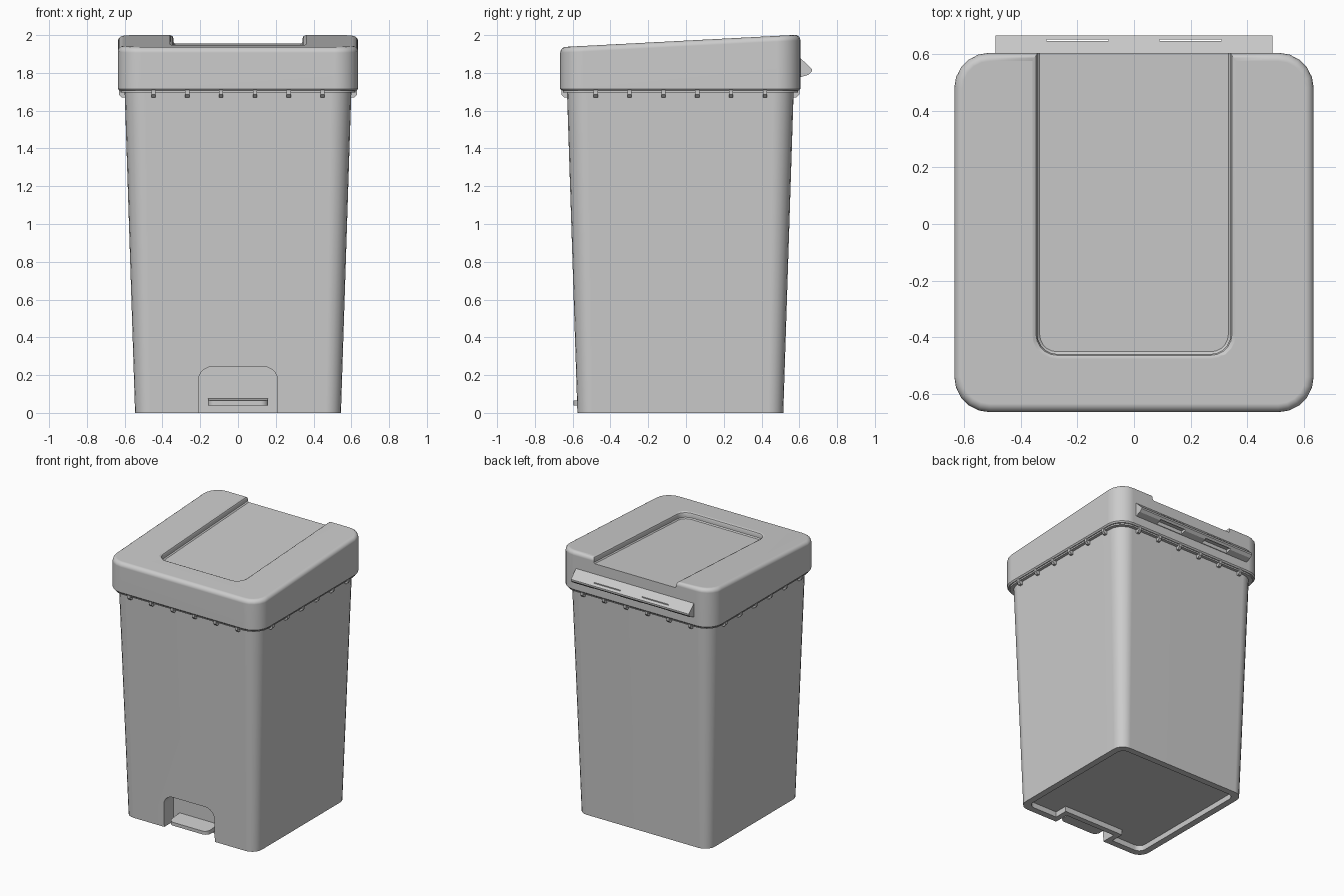
import bpy, bmesh, math
from mathutils import Vector

cube = bpy.data.objects.get("Cube")
if cube:
    bpy.data.objects.remove(cube, do_unlink=True)

CY = -0.03          # body and lid centre in y


def rounded_rect(hx, hy, r, seg=5):
    """Closed 2D outline of a rounded rectangle."""
    pts = []
    for i, (sx, sy) in enumerate([(1, 1), (-1, 1), (-1, -1), (1, -1)]):
        for k in range(seg + 1):
            a = math.pi / 2 * (i + k / seg)
            pts.append((sx * (hx - r) + r * math.cos(a),
                        sy * (hy - r) + r * math.sin(a)))
    return pts


def loft(name, rings):
    """Skin a stack of equal-length rings and cap both ends."""
    bm = bmesh.new()
    rows = [[bm.verts.new(p) for p in ring] for ring in rings]
    n = len(rows[0])
    for a, b in zip(rows, rows[1:]):
        for i in range(n):
            bm.faces.new((a[i], a[(i + 1) % n], b[(i + 1) % n], b[i]))
    bm.faces.new(rows[0][::-1])
    bm.faces.new(rows[-1])
    bmesh.ops.recalc_face_normals(bm, faces=bm.faces)
    mesh = bpy.data.meshes.new(name)
    bm.to_mesh(mesh)
    bm.free()
    ob = bpy.data.objects.new(name, mesh)
    bpy.context.collection.objects.link(ob)
    return ob


def box(name, x0, x1, y0, y1, z0, z1):
    base = [(x0, y0), (x1, y0), (x1, y1), (x0, y1)]
    return loft(name, [[(x, y, z) for x, y in base] for z in (z0, z1)])


def extrude_x(name, profile, x0, x1):
    return loft(name, [[(x, y, z) for y, z in profile] for x in (x0, x1)])


def activate(ob):
    bpy.ops.object.select_all(action='DESELECT')
    ob.select_set(True)
    bpy.context.view_layer.objects.active = ob


def cut(ob, cutter):
    """Subtract the cutter from the object and discard it."""
    mod = ob.modifiers.new("cut", 'BOOLEAN')
    mod.operation = 'DIFFERENCE'
    mod.solver = 'EXACT'
    mod.object = cutter
    activate(ob)
    bpy.ops.object.modifier_apply(modifier=mod.name)
    bpy.data.objects.remove(cutter, do_unlink=True)


def smooth(ob):
    activate(ob)
    bpy.ops.object.shade_smooth_by_angle(angle=math.radians(35))
    mod = ob.modifiers.new("normals", 'WEIGHTED_NORMAL')
    mod.keep_sharp = True


def level(outline, z, cy=CY):
    return [(x, y + cy, z) for x, y in outline]


# Tapered body
body = loft("body", [level(rounded_rect(0.545, 0.545, 0.08), 0),
                     level(rounded_rect(0.6, 0.6, 0.11), 1.7)])

# Recessed underside that steps around the pedal niche
hollow = loft("base_cutter", [level(rounded_rect(0.497, 0.497, 0.05), z)
                              for z in (-0.05, 0.04)])
cut(hollow, box("niche_wall", -0.25, 0.25, -0.7, -0.425, -0.1, 0.1))
cut(body, hollow)

# Pedal niche with rounded upper corners
arch = rounded_rect(0.21, 0.245, 0.075)
cut(body, loft("niche_cutter", [[(x, y, z) for x, z in arch]
                                for y in (-0.7, -0.465)]))
smooth(body)

# Pedal with rounded front corners and a sloping top
outline = rounded_rect(0.16, 0.08, 0.04)
pedal = loft("pedal", [
    [(x, y - 0.515, 0.04) for x, y in outline],
    [(x, y - 0.515, 0.065 + 0.015 * (y + 0.08) / 0.16) for x, y in outline]])
smooth(pedal)
box("pedal_arm", -0.12, 0.12, -0.48, -0.44, 0.04, 0.075)

# Flange under the lid
flange = loft("rim_flange", [level(rounded_rect(0.622, 0.622, 0.12), z)
                             for z in (1.695, 1.72)])
smooth(flange)


# Small ribs beneath the flange, six on each side
def add_rib(side, offset):
    profile = [(0.58, 1.71), (0.63, 1.71), (0.63, 1.685), (0.615, 1.67), (0.58, 1.67)]
    a = side * math.pi / 2
    out = Vector((math.sin(a), -math.cos(a), 0))
    along = Vector((math.cos(a), math.sin(a), 0))
    loft("rib", [[out * d + along * (offset + s) + Vector((0, CY, z))
                  for d, z in profile] for s in (-0.011, 0.011)])


for side in range(4):
    for i in range(6):
        add_rib(side, (i - 2.5) * 0.179)


# Sloping lid with a soft upper edge
def slope(y):
    return 1.936 + (y + 0.67) * 0.052


def sloped(outline, offset, cy=CY):
    return [(x, y + cy, slope(y + cy) + offset) for x, y in outline]


H, R, B = 0.636, 0.125, 0.03
lid_rings = [level(rounded_rect(H - 0.008, H - 0.008, R - 0.008), 1.706),
             level(rounded_rect(H, H, R), 1.716)]
for k in range(5):
    a = math.pi / 2 * k / 4
    inset = B * (1 - math.cos(a))
    lid_rings.append(sloped(rounded_rect(H - inset, H - inset, R - inset),
                            B * (math.sin(a) - 1)))
lid = loft("lid", lid_rings)

# Shallow recess in the lid, open at the back, with a soft rim
recess_rings = []
for grow, offset in [(-0.008, -0.047), (0, -0.039), (0, -0.018), (0.005, -0.007),
                     (0.018, 0), (0.018, 0.1)]:
    recess_rings.append(sloped(rounded_rect(0.342 + grow, 0.66 + grow, 0.07 + grow),
                               offset, cy=0.2))
cut(lid, loft("recess_cutter", recess_rings))
smooth(lid)

# Wedge-shaped hinge bar with two slots opening into pockets underneath
hinge = extrude_x("hinge_bar", [(0.59, 1.885), (0.602, 1.882), (0.667, 1.82),
                                (0.667, 1.808), (0.648, 1.79), (0.59, 1.772)],
                  -0.49, 0.49)
for x in (-0.2, 0.2):
    cut(hinge, box("slot_cutter", x - 0.11, x + 0.11, 0.648, 0.653, 1.7, 1.9))
    cut(hinge, box("pocket_cutter", x - 0.11, x + 0.11, 0.61, 0.65, 1.7, 1.805))
